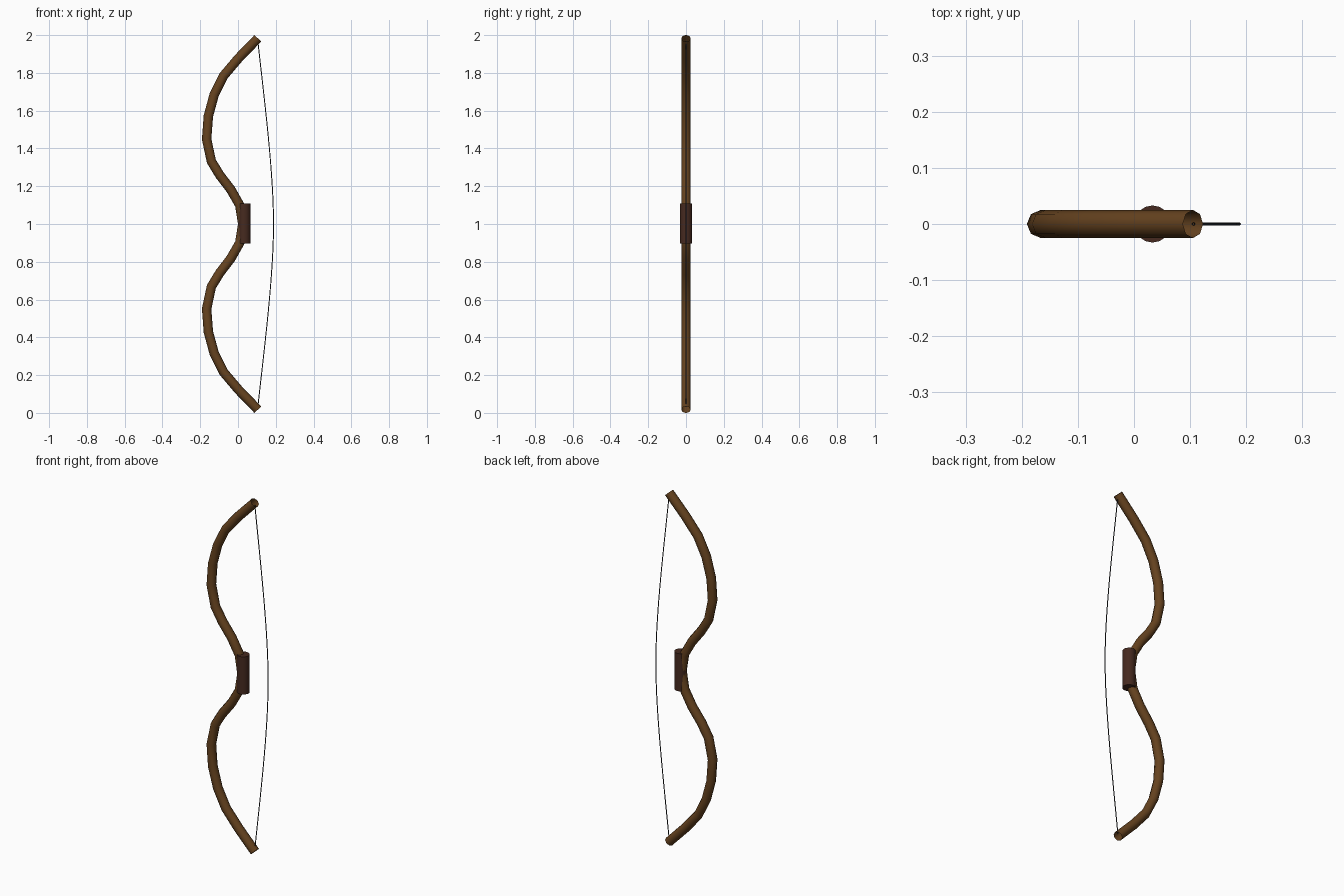
import bpy
import math

if "Cube" in bpy.data.objects:
    bpy.data.objects.remove(bpy.data.objects["Cube"])


def material(name, rgb):
    m = bpy.data.materials.new(name)
    m.diffuse_color = (*rgb, 1.0)
    m.use_nodes = True
    m.node_tree.nodes["Principled BSDF"].inputs["Base Color"].default_value = m.diffuse_color
    return m


WOOD = material("brown wood", (0.133, 0.056, 0.014))
LEATHER = material("dark leather", (0.061, 0.023, 0.014))
CORD = material("dark grey cord", (0.026, 0.028, 0.033))


def mirrored(upper):
    """Reflect an upper-half (x, z) path, ending at mid height, about z = 1."""
    return upper + [(x, 2 - z) for x, z in reversed(upper[:-1])]


def tube(name, path, radius, resolution, mat):
    """Open-ended round tube swept along an (x, z) path, as a mesh."""
    cu = bpy.data.curves.new(name, 'CURVE')
    cu.dimensions = '3D'
    cu.bevel_depth = radius
    cu.bevel_resolution = resolution
    sp = cu.splines.new('POLY')
    sp.points.add(len(path) - 1)
    for p, (x, z) in zip(sp.points, path):
        p.co = (x, 0, z, 1)
    sp.use_smooth = True
    cu.materials.append(mat)
    ob = bpy.data.objects.new(name, cu)
    bpy.context.collection.objects.link(ob)
    bpy.ops.object.select_all(action='DESELECT')
    ob.select_set(True)
    bpy.context.view_layer.objects.active = ob
    bpy.ops.object.convert(target='MESH')
    return bpy.context.object


# Recurved bow stave
stave = [(0.105, 1.983), (0.003, 1.878), (-0.076, 1.785), (-0.126, 1.685),
         (-0.157, 1.571), (-0.166, 1.449), (-0.141, 1.332), (-0.096, 1.258),
         (-0.039, 1.184), (0.009, 1.10), (0.025, 1.0)]
tube("bow_stave", mirrored(stave), 0.025, 2, WOOD)

# Bowstring, bulging gently away from the stave
a, b, c, d = (0.105, 1.968), (0.14, 1.65), (0.188, 1.28), (0.188, 1.0)
string = []
for i in range(13):
    t = i / 12
    w = ((1 - t) ** 3, 3 * t * (1 - t) ** 2, 3 * t * t * (1 - t), t ** 3)
    string.append(tuple(sum(k * p[n] for k, p in zip(w, (a, b, c, d))) for n in (0, 1)))
tube("bowstring", mirrored(string), 0.0025, 2, CORD)

# Grip
bpy.ops.mesh.primitive_cylinder_add(vertices=16, radius=0.033, depth=0.212,
                                    location=(0.033, 0, 1.003))
grip = bpy.context.object
grip.name = "grip"
grip.data.materials.append(LEATHER)
bpy.ops.object.shade_smooth_by_angle(angle=math.radians(30))
